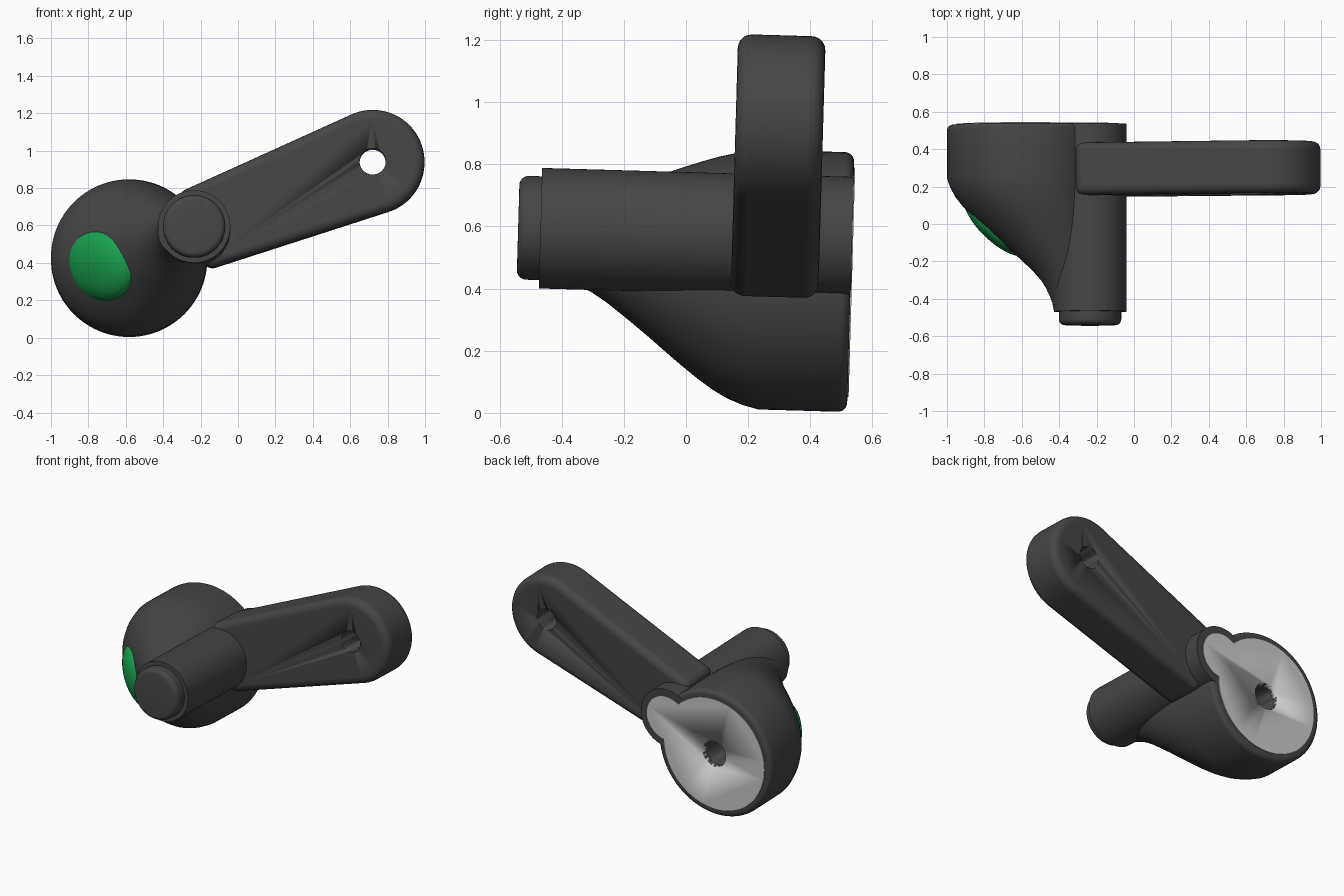
import bpy, bmesh, math
from mathutils import Matrix, Vector

if "Cube" in bpy.data.objects:
    bpy.data.objects.remove(bpy.data.objects["Cube"])

# Everything is laid out along y, then the whole model is tilted slightly about x
PIVOT = Vector((0, 0, 0.6))
TILT = (Matrix.Translation(PIVOT) @ Matrix.Rotation(math.radians(-1.65), 4, 'X')
        @ Matrix.Translation(-PIVOT))
DISC, DISC_R = (-0.582, 0.436), 0.418
SHAFT, SHAFT_R = (-0.235, 0.581), 0.194
TIP, TIP_R = (0.72, 0.947), 0.277
DIST = math.dist(DISC, SHAFT)
PHI = math.atan2(SHAFT[1] - DISC[1], SHAFT[0] - DISC[0])


def material(name, rgb):
    m = bpy.data.materials.new(name)
    m.diffuse_color = (*rgb, 1)
    m.use_nodes = True
    m.node_tree.nodes["Principled BSDF"].inputs["Base Color"].default_value = m.diffuse_color
    return m


DARK = material("dark_plastic", (0.06, 0.06, 0.06))
GREEN = material("green_button", (0.01, 0.36, 0.08))


def arc(c, r, a0=0.0, a1=2 * math.pi, n=96, closed=True):
    steps = n if closed else n - 1
    return [(c[0] + r * math.cos(a0 + (a1 - a0) * i / steps),
             c[1] + r * math.sin(a0 + (a1 - a0) * i / steps)) for i in range(n)]


def finish(obj, mat):
    if mat:
        obj.data.materials.append(mat)
    obj.matrix_world = TILT
    bpy.context.view_layer.objects.active = obj
    obj.select_set(True)
    bpy.ops.object.shade_smooth_by_angle(angle=math.radians(35))
    obj.select_set(False)
    return obj


def loft(name, rings, mat=None, smooth=True):
    """rings: list of (y, [(x, z), ...]) joined with quads and capped"""
    bm = bmesh.new()
    loops = [[bm.verts.new((x, y, z)) for x, z in pts] for y, pts in rings]
    n = len(loops[0])
    for a, b in zip(loops, loops[1:]):
        for i in range(n):
            bm.faces.new((a[i], a[(i + 1) % n], b[(i + 1) % n], b[i]))
    bm.faces.new(loops[0])
    bm.faces.new(loops[-1])
    bmesh.ops.recalc_face_normals(bm, faces=bm.faces)
    me = bpy.data.meshes.new(name)
    bm.to_mesh(me)
    bm.free()
    obj = bpy.data.objects.new(name, me)
    bpy.context.collection.objects.link(obj)
    return finish(obj, mat)


def cut(obj, cutter):
    mod = obj.modifiers.new("hole", 'BOOLEAN')
    mod.operation = 'DIFFERENCE'
    mod.object = cutter
    mod.solver = 'EXACT'
    cutter.hide_render = True
    cutter.hide_set(True)


# Flared body: circles that stay tangent to the disc on the shaft side
flare = [(-0.46, 0.121), (-0.42, 0.125), (-0.38, 0.133), (-0.34, 0.143), (-0.3, 0.156),
         (-0.25, 0.179), (-0.2, 0.206), (-0.15, 0.234), (-0.1, 0.263), (-0.05, 0.293),
         (0.0, 0.322), (0.05, 0.350), (0.1, 0.375), (0.15, 0.395), (0.2, 0.409), (0.25, DISC_R)]
rings = []
for y, r in flare:
    k = DISC_R - r
    c = (DISC[0] + k * math.cos(PHI), DISC[1] + k * math.sin(PHI))
    rings.append((y, arc(c, r)))
for i in range(7):
    a = math.pi / 2 * i / 6
    rings.append((0.505 + 0.03 * math.sin(a), arc(DISC, DISC_R - 0.03 * (1 - math.cos(a)))))
body = loft("flared_body", rings, DARK)

# Shaft and its rounded front cap
loft("shaft", [(-0.468, arc(SHAFT, SHAFT_R)), (0.536, arc(SHAFT, SHAFT_R))], DARK)
cap = [(-0.45, arc(SHAFT, 0.167))]
for i in range(7):
    a = math.pi / 2 * i / 6
    cap.append((-0.51 - 0.03 * math.sin(a), arc(SHAFT, 0.167 - 0.03 * (1 - math.cos(a)))))
loft("shaft_cap", cap, DARK)

# Lever arm: flat inner end, round tip
ends = [(-0.325, 0.778), (-0.165, 0.37)]
lean = math.atan2(TIP[1] - 0.574, TIP[0] + 0.245)
half = math.pi / 2 + 0.055
outline = ends + arc(TIP, TIP_R, lean - half, lean + half, 48, False)
lever = loft("lever_arm", [(0.15, outline), (0.432, outline)], DARK)
bev = lever.modifiers.new("round_edges", 'BEVEL')
bev.width, bev.segments = 0.045, 5
bev.limit_method, bev.angle_limit = 'ANGLE', math.radians(40)
cut(lever, loft("lever_hole_cutter", [(0, arc(TIP, 0.07, n=48)), (0.6, arc(TIP, 0.07, n=48))]))

# Back plate following the disc and shaft outline
R, r = 0.37, 0.147
alpha = math.acos((DIST ** 2 + R ** 2 - r ** 2) / (2 * DIST * R))
beta = math.acos((R * math.cos(alpha) - DIST) / r)
pts = (arc(DISC, R, PHI + alpha, PHI + 2 * math.pi - alpha, 80, False)
       + arc(SHAFT, r, PHI - beta, PHI + beta, 32, False)[1:-1])
plate = loft("back_plate", [(0.5, pts), (0.539, pts)])

# Blind hole in the back
hole = loft("back_hole_cutter", [(0.3, arc(DISC, 0.085, n=48)), (0.7, arc(DISC, 0.085, n=48))])
cut(body, hole)
cut(plate, hole)

# Green button swelling out of the flare
bpy.ops.mesh.primitive_uv_sphere_add(segments=64, ring_count=32, radius=1)
button = bpy.context.object
button.name = "button"
out = Vector((-0.68, -0.70, -0.22)).normalized()
side = Vector((0, 0, 1)).cross(out).normalized()
up = out.cross(side)
frame = Matrix((side, up, out)).transposed().to_4x4()
button.data.transform(Matrix.Translation(Vector((-0.765, -0.025, 0.375)) - 0.05 * out) @ frame
                      @ Matrix.Diagonal((0.235, 0.19, 0.09, 1)))
finish(button, GREEN)
